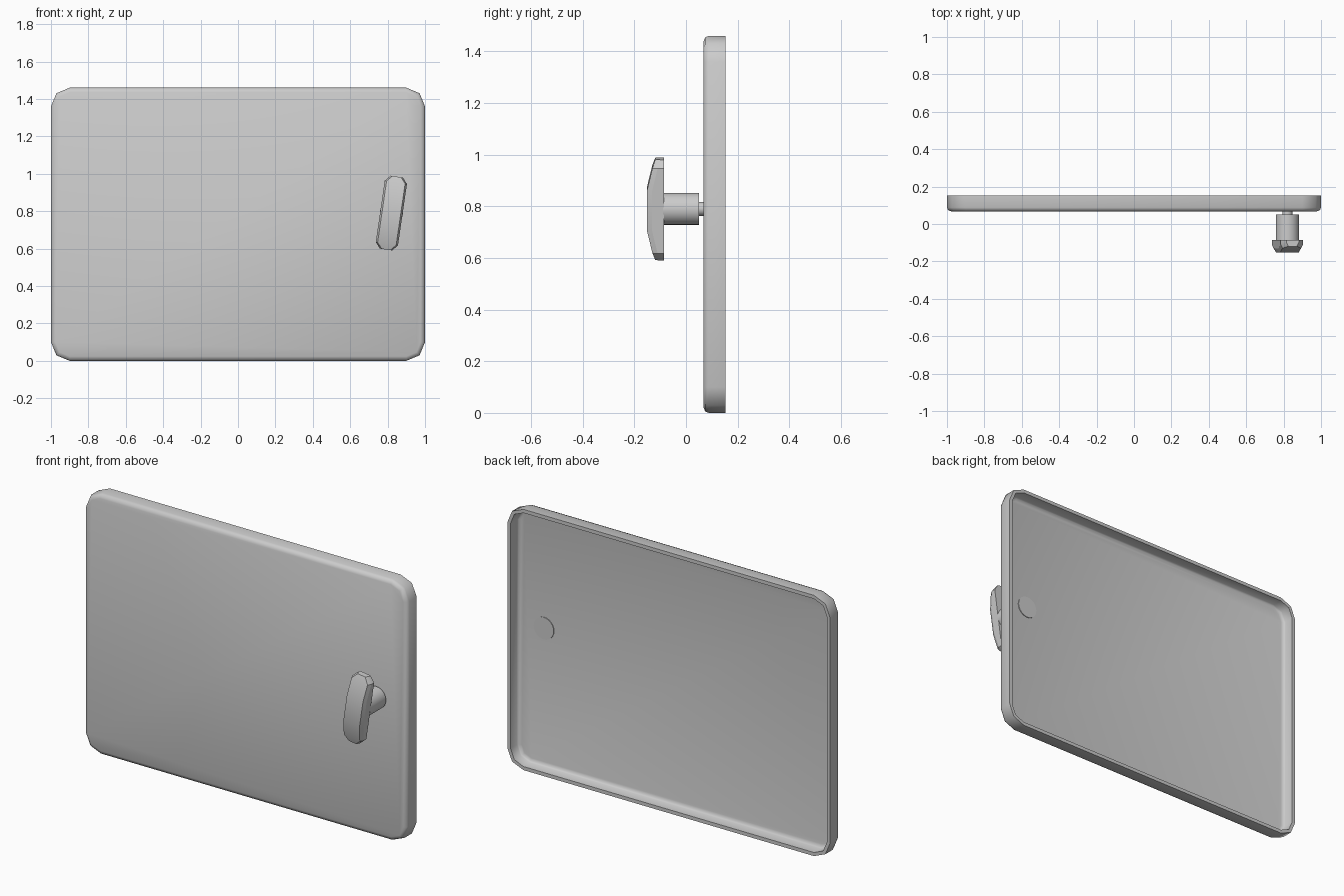
import bpy, bmesh
from math import sin, cos, pi, radians

if "Cube" in bpy.data.objects:
    bpy.data.objects.remove(bpy.data.objects["Cube"])

KX, KZ = 0.82, 0.79  # latch axis position


def loft(name, rings, angle):
    """Skin a list of closed rings and cap both ends."""
    bm = bmesh.new()
    loops = [[bm.verts.new(p) for p in ring] for ring in rings]
    for a, b in zip(loops, loops[1:]):
        for i in range(len(a)):
            j = (i + 1) % len(a)
            bm.faces.new((a[i], a[j], b[j], b[i]))
    bm.faces.new(loops[0][::-1])
    bm.faces.new(loops[-1])
    bmesh.ops.recalc_face_normals(bm, faces=bm.faces)
    mesh = bpy.data.meshes.new(name)
    bm.to_mesh(mesh)
    bm.free()
    obj = bpy.data.objects.new(name, mesh)
    bpy.context.collection.objects.link(obj)
    bpy.ops.object.select_all(action='DESELECT')
    obj.select_set(True)
    bpy.context.view_layer.objects.active = obj
    bpy.ops.object.shade_smooth_by_angle(angle=radians(angle))
    return obj


def panel_ring(inset, y, w=1.0, h=0.73, r=0.1):
    """Rectangle with two-segment rounded corners, shrunk by inset."""
    rr = r - inset
    pts = []
    for k, (sx, sz) in enumerate([(1, 1), (-1, 1), (-1, -1), (1, -1)]):
        for s in range(3):
            a = k * pi / 2 + s * pi / 4
            pts.append((sx * (w - r) + rr * cos(a), y,
                        h + sz * (h - r) + rr * sin(a)))
    return pts


def disc_ring(r, y, n=24):
    return [(KX + r * cos(2 * pi * i / n), y, KZ + r * sin(2 * pi * i / n))
            for i in range(n)]


# Door: shallow tray, open at the back, softened front edge
door_profile = [(0.024, 0.067), (0.006, 0.074), (0, 0.088), (0, 0.153),
                (0.02, 0.153), (0.02, 0.096), (0.026, 0.088), (0.042, 0.084)]
loft("door_panel", [panel_ring(i, y) for i, y in door_profile], 50)

# Latch spindle: thick barrel, thin neck through the door, washer inside
spindle = [(0.062, -0.09), (0.062, 0.05), (0.027, 0.05),
           (0.027, 0.082), (0.062, 0.082), (0.062, 0.088)]
loft("latch_spindle", [disc_ring(r, y) for r, y in spindle], 40)

# Handle bar: tapered sections stacked along its length
half = [(0.075, 0.06, -0.152), (0.166, 0.06, -0.13), (0.197, 0.033, -0.119)]
rows = [(-l, w, f) for l, w, f in reversed(half)] + half
rings = []
for l, w, front in rows:
    mid, n = front + 0.02, w - 0.01
    rings.append([(-w, -0.086, l), (w, -0.086, l), (w, mid, l),
                  (n, front, l), (-n, front, l), (-w, mid, l)])
handle = loft("latch_handle", rings, 25)
handle.location = (KX, 0, KZ)
handle.rotation_euler.y = radians(8.3)
